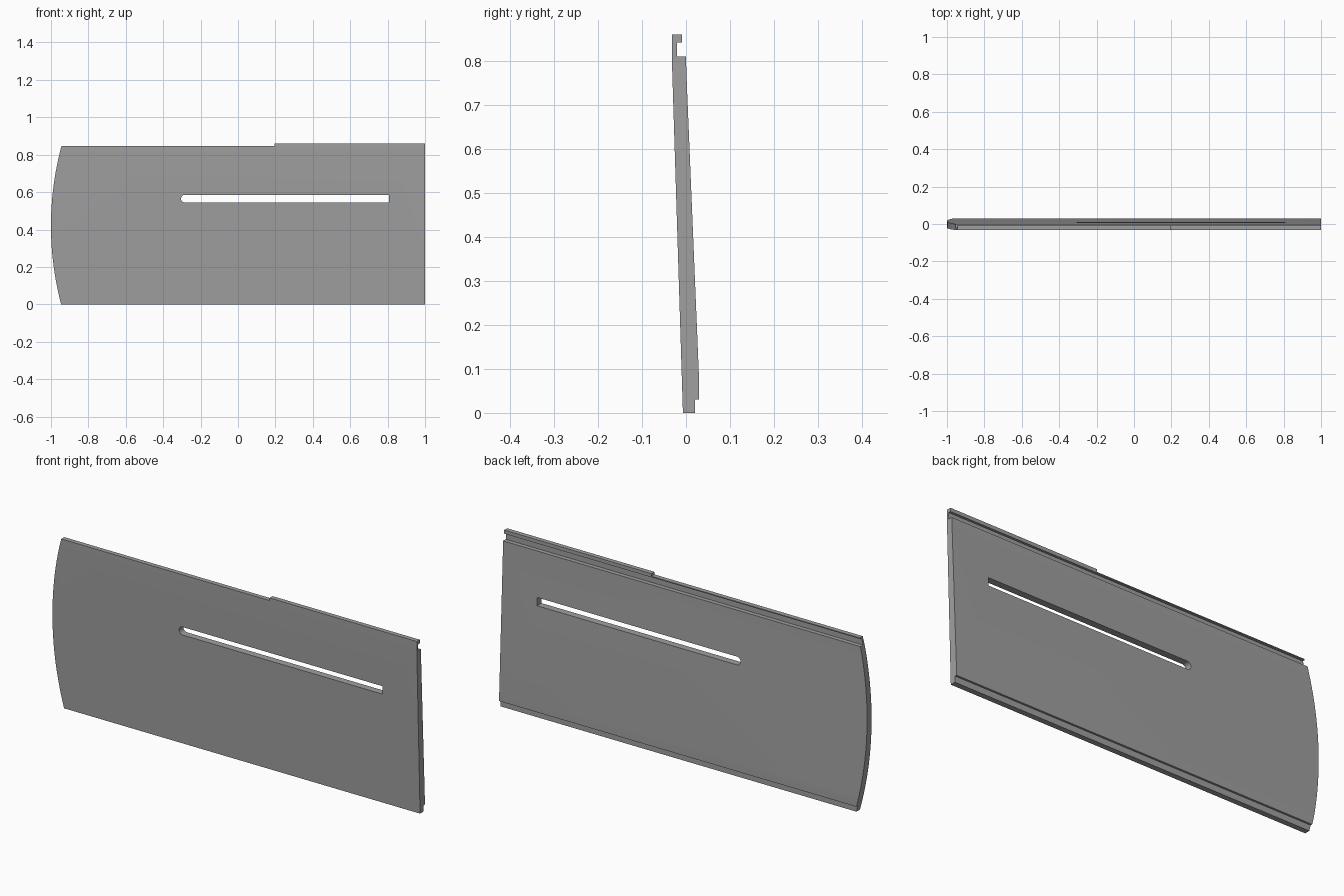
import bpy, bmesh
from math import sin, cos, asin, pi, radians
from mathutils import Vector

cube = bpy.data.objects.get("Cube")
if cube:
    bpy.data.objects.remove(cube, do_unlink=True)

grey = bpy.data.materials.new("plain_grey")
grey.use_nodes = True
colour = (0.35, 0.35, 0.35, 1)
grey.diffuse_color = colour
grey.node_tree.nodes["Principled BSDF"].inputs["Base Color"].default_value = colour


def prism(name, points, sweep):
    """Sweep a closed outline along a vector into a solid."""
    bm = bmesh.new()
    face = bm.faces.new([bm.verts.new(p) for p in points])
    swept = bmesh.ops.extrude_face_region(bm, geom=[face])["geom"]
    verts = [v for v in swept if isinstance(v, bmesh.types.BMVert)]
    bmesh.ops.translate(bm, verts=verts, vec=Vector(sweep))
    bmesh.ops.recalc_face_normals(bm, faces=bm.faces)
    mesh = bpy.data.meshes.new(name)
    bm.to_mesh(mesh)
    bm.free()
    mesh.materials.append(grey)
    obj = bpy.data.objects.new(name, mesh)
    bpy.context.collection.objects.link(obj)
    return obj


def cut(target, cutter, operation):
    """Apply a boolean and discard its cutter."""
    cutter.hide_render = True
    mod = target.modifiers.new("cut", "BOOLEAN")
    mod.object, mod.operation, mod.solver = cutter, operation, "EXACT"
    bpy.context.view_layer.objects.active = target
    bpy.ops.object.modifier_apply(modifier=mod.name)
    bpy.data.objects.remove(cutter, do_unlink=True)


# Leaning board section: rebated foot, grooved head with a hooked lip
section = [(-0.007, 0), (0.02, 0), (0.02, 0.03), (0.03, 0.03), (0.03, 0.07),
           (0.001, 0.77), (0, 0.81), (-0.021, 0.81), (-0.021, 0.842),
           (-0.009, 0.842), (-0.009, 0.86), (-0.032, 0.86), (-0.032, 0.8)]
panel = prism("slotted_panel", [(-1.05, y, z) for y, z in section], (2.05, 0, 0))

# Front outline: bowed end and stepped top edge
radius, mid, steps = 1.65, 0.42, 40
reach = asin(0.46 / radius)
angles = [reach - 2 * reach * i / steps for i in range(steps + 1)]
bow = [(radius - 1 - radius * cos(a), mid + radius * sin(a)) for a in angles]
top = 0.847
bow = [p for p in bow if p[1] < top - 0.005]
end_x = radius - 1 - radius * cos(asin((top - mid) / radius))
outline = [(1.1, -0.04), (1.1, 1), (0.195, 1), (0.195, top), (end_x, top)] + bow
cut(panel, prism("outline", [(x, -0.2, z) for x, z in outline], (0, 0.4, 0)), "INTERSECT")

# Long slot: square at one end, round at the other
half, slot_z = 0.02, 0.565
slot = [(0.807, slot_z - half), (0.807, slot_z + half)]
slot += [(-0.285 - half * sin(pi * i / 12), slot_z + half * cos(pi * i / 12)) for i in range(13)]
cut(panel, prism("slot", [(x, -0.2, z) for x, z in slot], (0, 0.4, 0)), "DIFFERENCE")

# Smooth the bowed end while keeping the edges crisp
bpy.ops.object.select_all(action="DESELECT")
panel.select_set(True)
bpy.context.view_layer.objects.active = panel
bpy.ops.object.shade_smooth_by_angle(angle=radians(20))
